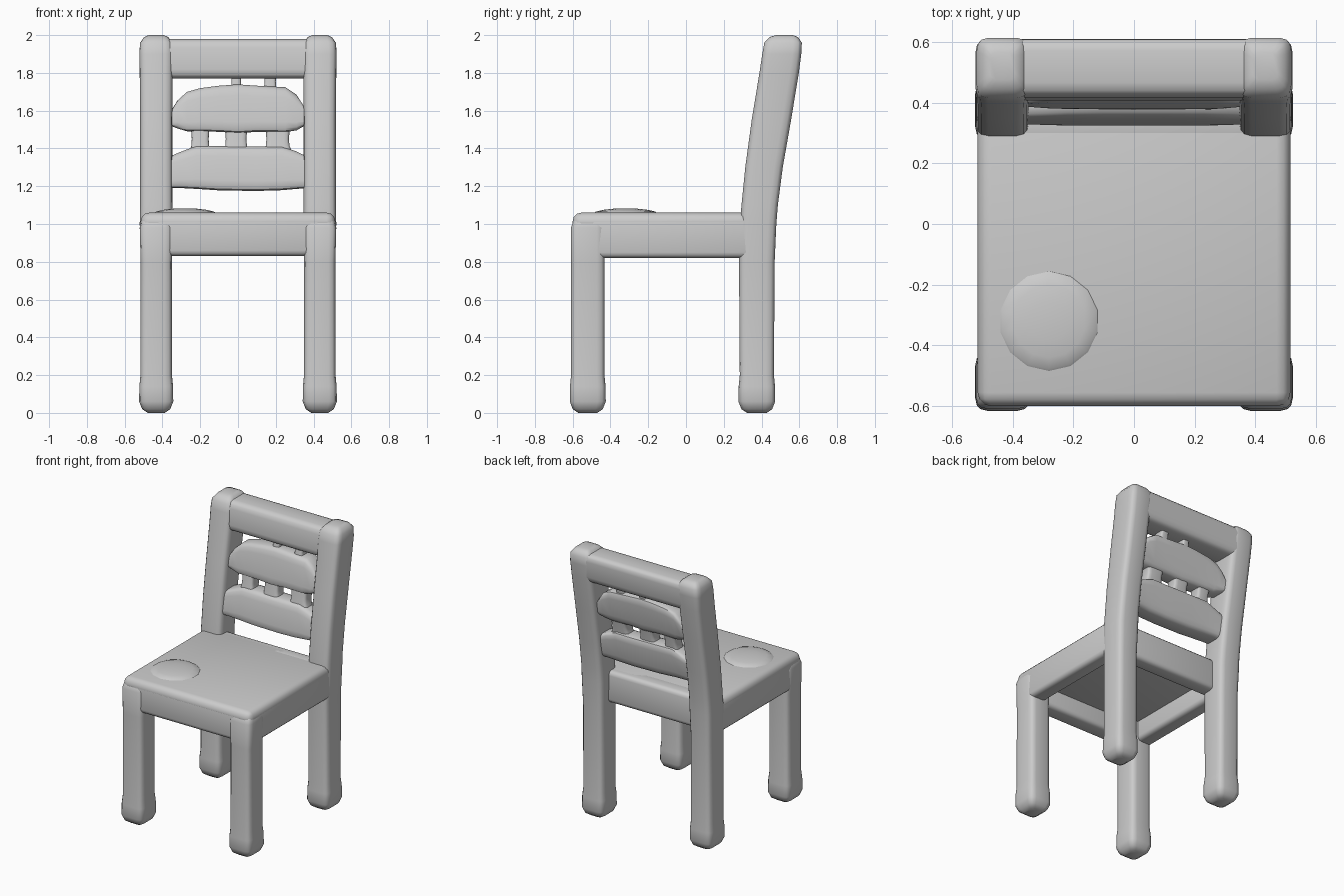
import bpy, bmesh, math
from mathutils import Vector

cube = bpy.data.objects.get("Cube")
if cube:
    bpy.data.objects.remove(cube, do_unlink=True)

grey = bpy.data.materials.new("light grey")
grey.use_nodes = True
COLOUR = (0.6, 0.6, 0.6, 1)
grey.diffuse_color = COLOUR
grey.node_tree.nodes["Principled BSDF"].inputs["Base Color"].default_value = COLOUR


def finish(bm, name):
    bmesh.ops.recalc_face_normals(bm, faces=bm.faces)
    mesh = bpy.data.meshes.new(name)
    bm.to_mesh(mesh)
    bm.free()
    mesh.materials.append(grey)
    ob = bpy.data.objects.new(name, mesh)
    bpy.context.collection.objects.link(ob)
    bpy.ops.object.select_all(action='DESELECT')
    bpy.context.view_layer.objects.active = ob
    ob.select_set(True)
    bpy.ops.object.shade_smooth_by_angle(angle=math.radians(40))
    return ob


def section(a, b, sides=16, power=0.38):
    """Rounded rectangle with half sizes a and b."""
    pts = []
    for i in range(sides):
        t = math.tau * (i + 0.5) / sides
        c, s = math.cos(t), math.sin(t)
        pts.append((math.copysign(abs(c) ** power, c) * a,
                    math.copysign(abs(s) ** power, s) * b))
    return pts


def loft(name, rings, axis="z", lean=0.0):
    """Skin rounded sections; each ring is (centre, half size, half size)."""
    bm = bmesh.new()
    loops = []
    for centre, a, b in rings:
        loop = []
        for u, v in section(a, b):
            offset = {"z": (u, v, 0), "x": (0, u + lean * v, v), "y": (u, 0, v)}[axis]
            loop.append(bm.verts.new(Vector(centre) + Vector(offset)))
        loops.append(loop)
    for low, high in zip(loops, loops[1:]):
        for i in range(len(low)):
            j = (i + 1) % len(low)
            bm.faces.new((low[i], low[j], high[j], high[i]))
    bm.faces.new(loops[0])
    bm.faces.new(loops[-1])
    return finish(bm, name)


def box(name, low, high, bevel):
    bm = bmesh.new()
    bmesh.ops.create_cube(bm, size=1)
    for v in bm.verts:
        v.co = [(l + h) / 2 + c * (h - l) for l, h, c in zip(low, high, v.co)]
    bmesh.ops.bevel(bm, geom=bm.edges[:], offset=bevel, segments=3,
                    profile=0.5, affect='EDGES')
    return finish(bm, name)


def upright(name, x, path):
    return loft(name, [((x, y, z), a, b) for z, y, a, b in path])


# Legs, and rear posts that lean backwards above the seat
FOOT = [(0, 0.045), (0.02, 0.075), (0.06, 0.091), (0.14, 0.09), (0.2, 0.084)]
for side, x in (("left", 0.433), ("right", -0.433)):
    front = [(z, -0.52, r, r + 0.005) for z, r in FOOT]
    front += [(0.8, -0.52, 0.083, 0.09), (0.98, -0.52, 0.088, 0.09),
              (1.03, -0.515, 0.075, 0.075), (1.05, -0.51, 0.05, 0.05)]
    upright(side + "_front_leg", x, front)
    rear = [(z, 0.375, r, r + 0.007) for z, r in FOOT]
    rear += [(0.8, 0.375, 0.083, 0.095), (1.0, 0.382, 0.088, 0.097),
             (1.1, 0.39, 0.086, 0.097), (1.3, 0.413, 0.086, 0.1),
             (1.55, 0.452, 0.086, 0.105), (1.8, 0.493, 0.088, 0.105),
             (1.9, 0.507, 0.09, 0.104), (1.96, 0.514, 0.086, 0.1),
             (1.99, 0.518, 0.064, 0.075), (2.0, 0.52, 0.04, 0.045)]
    upright(side + "_rear_post", x, rear)
    # Side apron rail under the seat
    edge = math.copysign(0.455, x)
    box(side + "_apron", (edge - 0.06, -0.52, 0.82), (edge + 0.06, 0.37, 1.04), 0.03)

# Front and back apron rails and the seat panel
box("front_apron", (-0.45, -0.6, 0.83), (0.45, -0.47, 1.04), 0.03)
box("back_apron", (-0.45, 0.27, 0.83), (0.45, 0.39, 1.06), 0.03)
box("seat", (-0.515, -0.6, 0.96), (0.515, 0.385, 1.06), 0.045)

# Low uneven bump on the seat
bm = bmesh.new()
bmesh.ops.create_uvsphere(bm, u_segments=14, v_segments=8, radius=1)
for v in bm.verts:
    v.co = (-0.28 + v.co.x * 0.17, -0.32 + v.co.y * 0.17, 1.055 + v.co.z * 0.028)
finish(bm, "seat_bump")

# Top rail of the backrest
loft("top_rail", [((x, 0.508, 1.875), 0.097, 0.105)
                  for x in (-0.45, -0.2, 0.2, 0.45)], "x", 0.1)

# Scalloped slats, thinner towards the posts
upper = [(-0.37, 1.55, 0.025), (-0.32, 1.58, 0.075), (-0.27, 1.595, 0.105),
         (-0.2, 1.605, 0.115), (-0.1, 1.61, 0.123), (0, 1.61, 0.13),
         (0.1, 1.61, 0.123), (0.25, 1.605, 0.12), (0.31, 1.59, 0.095),
         (0.37, 1.56, 0.03)]
loft("upper_slat", [((x, 0.455, z), 0.065, h) for x, z, h in upper], "x", 0.17)
lower = [(-0.38, 1.27, 0.08), (-0.31, 1.285, 0.095), (-0.22, 1.3, 0.115),
         (-0.1, 1.295, 0.118), (0.1, 1.292, 0.118), (0.23, 1.295, 0.117),
         (0.31, 1.285, 0.1), (0.38, 1.27, 0.08)]
loft("lower_slat", [((x, 0.405, z), 0.07, h) for x, z, h in lower], "x", 0.17)


# Waisted links that join the slats and the top rail
def link(name, x, low, high, y, width, depth):
    waist = [(0, 1.5), (0.3, 1.05), (0.5, 1), (0.7, 1.05), (1, 1.5)]
    loft(name, [((x, y + 0.17 * (t - 0.5) * (high - low), low + t * (high - low)),
                 width * k, depth) for t, k in waist])


for i, (x, width) in enumerate(((-0.2, 0.045), (-0.01, 0.055), (0.21, 0.06))):
    link("slat_link_%d" % (i + 1), x, 1.36, 1.54, 0.43, width, 0.045)
for i, (x, width) in enumerate(((-0.01, 0.025), (0.17, 0.03))):
    link("rail_link_%d" % (i + 1), x, 1.69, 1.82, 0.485, width, 0.04)
